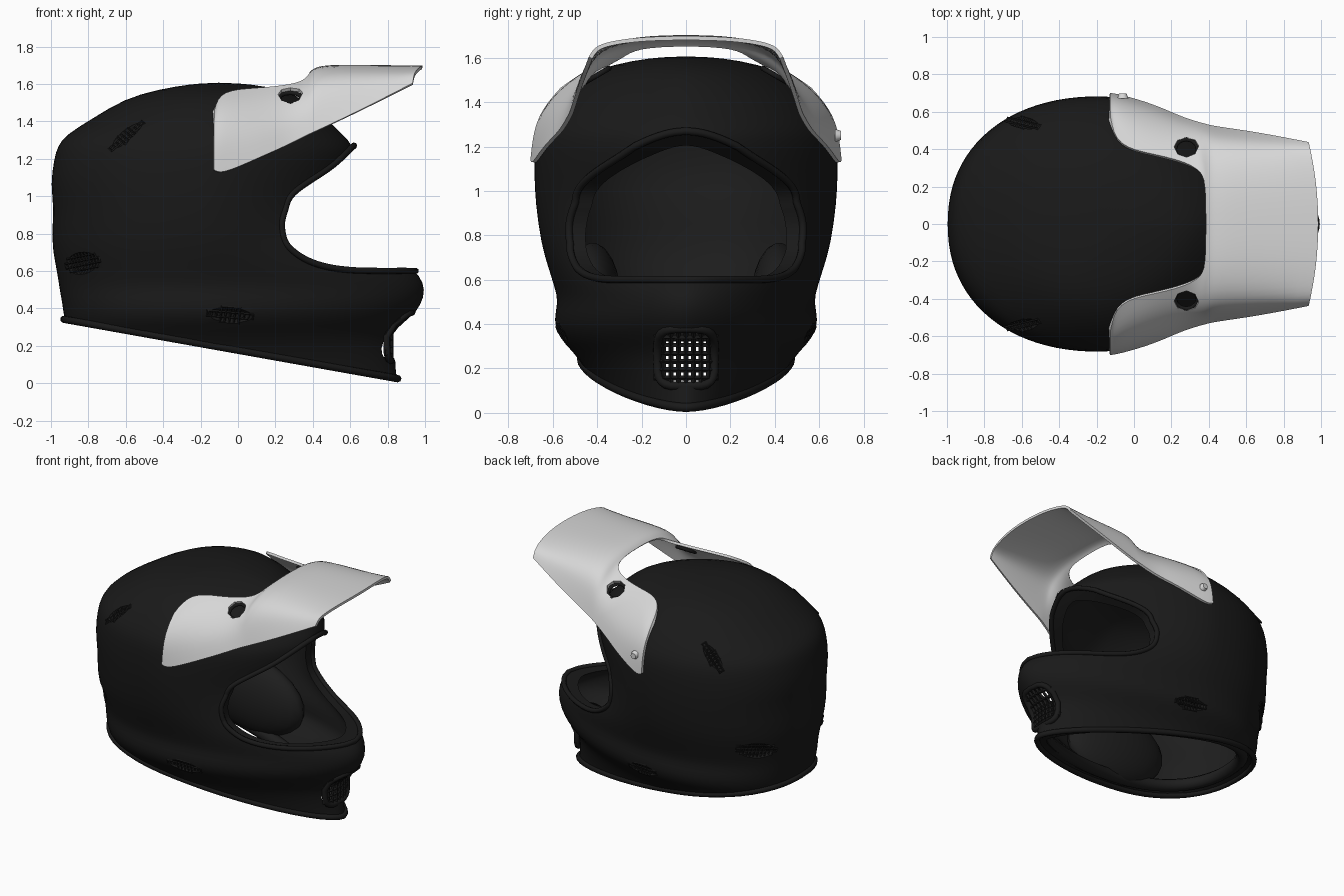
import bpy, bmesh, math
from mathutils import Matrix, Vector

if "Cube" in bpy.data.objects:
    bpy.data.objects.remove(bpy.data.objects["Cube"])


def material(name, value):
    m = bpy.data.materials.new(name)
    m.use_nodes = True
    colour = (value, value, value, 1)
    m.diffuse_color = colour
    m.node_tree.nodes["Principled BSDF"].inputs["Base Color"].default_value = colour
    return m


BLACK = material("shell black", 0.01)
LINER = material("liner charcoal", 0.013)
GREY = material("visor light grey", 0.68)


def link(name, data, *mats):
    ob = bpy.data.objects.new(name, data)
    bpy.context.scene.collection.objects.link(ob)
    for m in mats:
        data.materials.append(m)
    return ob


def from_bmesh(name, bm, *mats):
    me = bpy.data.meshes.new(name)
    bmesh.ops.recalc_face_normals(bm, faces=bm.faces)
    bm.to_mesh(me)
    bm.free()
    return link(name, me, *mats)


def modify(ob, kind, **settings):
    mod = ob.modifiers.new(kind.lower(), kind)
    for key, value in settings.items():
        setattr(mod, key, value)


def bake(ob, angle=40):
    """Turn the modified object into plain mesh and smooth it."""
    graph = bpy.context.evaluated_depsgraph_get()
    graph.update()
    me = bpy.data.meshes.new_from_object(ob.evaluated_get(graph))
    name = ob.name
    bpy.data.objects.remove(ob)
    new = link(name, me)
    bpy.ops.object.select_all(action='DESELECT')
    new.select_set(True)
    bpy.context.view_layer.objects.active = new
    bpy.ops.object.shade_smooth_by_angle(angle=math.radians(angle))
    return new


def cut(ob, bm):
    """Subtract the solids in bm, then drop the helper."""
    cutter = from_bmesh("cutter", bm)
    cutter.hide_render = True
    modify(ob, 'BOOLEAN', operation='DIFFERENCE', object=cutter, solver='EXACT')
    ob = bake(ob)
    bpy.data.objects.remove(cutter)
    return ob


def prism(bm, start, end):
    a, b = [[bm.verts.new(p) for p in ring] for ring in (start, end)]
    bm.faces.new(a)
    bm.faces.new(b[::-1])
    for i in range(len(a)):
        j = (i + 1) % len(a)
        bm.faces.new((a[i], b[i], b[j], a[j]))


def tube(name, pts, radius, mat):
    cu = bpy.data.curves.new(name, 'CURVE')
    cu.dimensions = '3D'
    cu.bevel_depth, cu.bevel_resolution = radius, 2
    sp = cu.splines.new('POLY')
    sp.points.add(len(pts) - 1)
    for p, co in zip(sp.points, pts):
        p.co = (*co, 1)
    sp.use_cyclic_u = True
    return bake(link(name, cu, mat), 60)


def lattice(name, length, width, power, place, step, wire):
    """Wire mesh trimmed to a rounded outline."""
    bm = bmesh.new()
    bmesh.ops.create_grid(bm, x_segments=round(length / step), y_segments=round(width / step), size=1)
    far = [v for v in bm.verts if abs(v.co.x) ** power + abs(v.co.y) ** power > 1.3]
    bmesh.ops.delete(bm, geom=far, context='VERTS')
    for v in bm.verts:
        v.co = place(Vector((v.co.x * length / 2, v.co.y * width / 2, 0)))
    ob = from_bmesh(name, bm, BLACK)
    modify(ob, 'WIREFRAME', thickness=wire, use_boundary=True)
    return bake(ob)


# Shell sections: height, back, front, half width; the front tapers, the back is fuller
MID, FRONT_POWER, BACK_POWER = -0.18, 1.7, 2.2
RINGS = [(-.15, -.84, .84, .34), (0, -.86, .86, .37), (.06, -.87, .845, .39), (.2, -.89, .84, .45),
         (.28, -.91, .86, .515), (.34, -.93, .92, .575), (.42, -.94, .985, .6), (.5, -.955, 1.005, .575),
         (.57, -.965, .98, .595), (.65, -.98, .9, .62), (.76, -1, .66, .655), (.95, -.985, .56, .68),
         (1.06, -1.005, .59, .685), (1.2, -.985, .625, .685), (1.27, -.965, .62, .67), (1.33, -.92, .56, .64),
         (1.42, -.77, .47, .575), (1.52, -.61, .35, .46), (1.57, -.43, .24, .33), (1.6, -.25, .06, .16)]


def section(z):
    for low, high in zip(RINGS, RINGS[1:]):
        if z <= high[0]:
            t = (z - low[0]) / (high[0] - low[0])
            return [a + (b - a) * t for a, b in zip(low, high)][1:]
    return RINGS[-1][1:]


def width_at(x, z):
    back, front, half = section(z)
    end, power = (front, FRONT_POWER) if x > MID else (back, BACK_POWER)
    return half * max(0, 1 - ((x - MID) / (end - MID)) ** power) ** (1 / power)


def on_ring(angle, z):
    back, front, half = section(z)
    c, s = math.cos(angle), math.sin(angle)
    end, power = (front, FRONT_POWER) if c > 0 else (back, BACK_POWER)
    return Vector((MID + abs(c) ** (2 / power) * (end - MID),
                   math.copysign(abs(s) ** (2 / power), s) * half, z))


def rim_height(x):
    return 0.34 - 0.178 * (x + 0.92)


# Helmet shell
TURN = [math.tau * i / 48 for i in range(48)]
bm = bmesh.new()
loops = [[bm.verts.new(on_ring(a, r[0])) for a in TURN] for r in RINGS]
for low, high in zip(loops, loops[1:]):
    for i in range(48):
        j = (i + 1) % 48
        bm.faces.new((low[i], low[j], high[j], high[i]))
bm.faces.new(loops[0])
crown = bm.verts.new((-0.1, 0, 1.607))
for i in range(48):
    bm.faces.new((loops[-1][i], loops[-1][(i + 1) % 48], crown))
shell = from_bmesh("helmet_shell", bm, BLACK, LINER)
modify(shell, 'SUBSURF', levels=1)
shell = bake(shell)
bm = bmesh.new()
bm.from_mesh(shell.data)
bmesh.ops.bisect_plane(bm, geom=bm.verts[:] + bm.edges[:] + bm.faces[:], plane_co=(0, 0, rim_height(0)),
                       plane_no=(0.178, 0, 1), clear_inner=True)
bm.to_mesh(shell.data)
bm.free()
modify(shell, 'SOLIDIFY', thickness=0.065, offset=-1, material_offset=1)

# Face opening, its outline smoothed through a few points
PORT = [(.62, 1.27), (.5, 1.16), (.3, 1.02), (.25, .92), (.235, .83), (.27, .73), (.4, .645), (.6, .605), (.95, .6)]
pts = [Vector(p) for p in PORT]
pts = [2 * pts[0] - pts[1]] + pts + [2 * pts[-1] - pts[-2]]
port = []
for a, b, c, d in zip(pts, pts[1:], pts[2:], pts[3:]):
    for i in range(20):
        t = i / 20
        port.append((2 * b + (c - a) * t + (2 * a - 5 * b + 4 * c - d) * t ** 2
                     + (3 * b - a - 3 * c + d) * t ** 3) / 2)
port.append(pts[-2])
outline = port[::5] + [Vector(p) for p in ((1.3, .6), (1.3, 1.36), (.72, 1.36))]
bm = bmesh.new()
prism(bm, [(p.x, -1, p.y) for p in outline], [(p.x, 1, p.y) for p in outline])

# Chin vent hole
hole = []
for i in range(24):
    c, s = math.cos(math.tau * i / 24), math.sin(math.tau * i / 24)
    hole.append((math.copysign(abs(c) ** .5, c) * .13, .25 + math.copysign(abs(s) ** .5, s) * .13))
prism(bm, [(.6, *p) for p in hole], [(1.2, *p) for p in hole])

# Side vents: recess and wire mesh on both sides
VENTS = {"lower_vent": (-.04, .36, .25, .09, -.08), "rear_vent": (-.84, .64, .28, .12, .2),
         "upper_vent": (-.6, 1.33, .23, .08, .7)}
for name, (x, z, length, width, tilt) in VENTS.items():
    e = 0.03
    for side, label in ((1, "back"), (-1, "front")):
        along = Vector((1, side * (width_at(x + e, z) - width_at(x - e, z)) / (2 * e), 0))
        up = Vector((0, side * (width_at(x, z + e) - width_at(x, z - e)) / (2 * e), 1))
        n = along.cross(up).normalized()
        n *= math.copysign(1, n.y * side)
        t = (along * math.cos(tilt) + up * math.sin(tilt)).normalized()
        frame = Matrix((t, n.cross(t), n)).transposed().to_4x4()
        frame.translation = (x, side * width_at(x, z), z)
        size = Matrix.Diagonal((length / 2, width / 2, .035, 1))
        bmesh.ops.create_uvsphere(bm, u_segments=20, v_segments=10, radius=1, matrix=frame @ size)
        lattice(f"{name}_{label}", length, width, 2, lambda p: frame @ (p - Vector((0, 0, .014))), .026, .012)
shell = cut(shell, bm)


# Chin grille and its frame, bowed to follow the chin
def on_chin(p):
    return Vector((.82 - 1.5 * p.x ** 2 + max(0, p.y - .03) * 1.1, p.x, .25 + p.y))


lattice("chin_grille", .27, .26, 4, on_chin, .036, .024)
tube("chin_grille_frame", [on_chin(Vector((y, z - .25, 0))) for y, z in hole], .02, BLACK)

# Trim beads round the face opening and the neck, and the padded neck roll
half = [(p.x, width_at(p.x, p.y), p.y) for p in port]
tube("face_opening_trim", half + [(x, -y, z) for x, y, z in half[-2:0:-1]], .017, BLACK)
rim = []
for a in TURN:
    p = on_ring(a, .2)
    for _ in range(12):
        p = on_ring(a, (p.z + rim_height(p.x)) / 2)
    rim.append(p)
tube("neck_trim", rim, .02, BLACK)
tube("neck_roll", [(p.x * .91, p.y * .88, rim_height(p.x * .91) + .05) for p in rim], .045, LINER)

# Cheek pads, leaning with the neck rim
for side, label in ((1, "back"), (-1, "front")):
    bm = bmesh.new()
    place = (Matrix.Translation((-.18, side * .42, .49)) @ Matrix.Rotation(.18, 4, 'Y')
             @ Matrix.Diagonal((.42, .13, .27, 1)))
    bmesh.ops.create_uvsphere(bm, u_segments=24, v_segments=12, radius=1, matrix=place)
    bake(from_bmesh(f"cheek_pad_{label}", bm, LINER))

# Visor half: station, then (y, z) from the inner edge out; plate rows reach the centre
VISOR = [(-.13, (.56, 1.46), (.645, 1.36), (.68, 1.26), (.692, 1.14)),
         (-.09, (.41, 1.56), (.57, 1.47), (.67, 1.32), (.688, 1.115)),
         (.1, (.37, 1.57), (.48, 1.5), (.6, 1.36), (.635, 1.2)),
         (.25, (.335, 1.585), (.44, 1.51), (.53, 1.39), (.565, 1.265)),
         (.35, (.29, 1.605), (.41, 1.555), (.495, 1.45), (.535, 1.315)),
         (.39, (0, 1.66), (.23, 1.65), (.41, 1.6), (.48, 1.49), (.525, 1.335)),
         (.425, (0, 1.695), (.22, 1.69), (.41, 1.635), (.475, 1.51), (.515, 1.35)),
         (.65, (0, 1.695), (.22, 1.69), (.4, 1.645), (.45, 1.55), (.485, 1.455)),
         (.99, (0, 1.69), (.22, 1.685), (.37, 1.66), (.41, 1.635), (.43, 1.6))]
bm = bmesh.new()
rows = []
for x, *row in VISOR:
    bend = .3 if x > .9 else 0
    rows.append([bm.verts.new((x - bend * y * y, y, z)) for y, z in reversed(row)])
for a, b in zip(rows, rows[1:]):
    for j in range(min(len(a), len(b)) - 1):
        bm.faces.new((a[j], a[j + 1], b[j + 1], b[j]))
visor = from_bmesh("visor", bm, GREY)
modify(visor, 'MIRROR', use_axis=(False, True, False), use_clip=True)
modify(visor, 'SUBSURF', levels=2, boundary_smooth='PRESERVE_CORNERS')
modify(visor, 'SOLIDIFY', thickness=.018, offset=0)

# Visor vent holes with dark grommets
bm = bmesh.new()
for side, label in ((1, "back"), (-1, "front")):
    turn = Vector((0, side * .5, .86)).to_track_quat('Z', 'Y').to_matrix().to_4x4()
    place = Matrix.Translation((.28, side * .405, 1.53)) @ turn
    bmesh.ops.create_cone(bm, cap_ends=True, segments=8, radius1=.066, radius2=.066, depth=.2, matrix=place)
    ring = [place @ Vector((math.cos(a) * .062, math.sin(a) * .062, -.01)) for a in TURN[::4]]
    tube(f"visor_grommet_{label}", ring, .012, BLACK)
cut(visor, bm)

# Visor screw
bm = bmesh.new()
bmesh.ops.create_cone(bm, cap_ends=True, segments=12, radius1=.03, radius2=.02, depth=.026,
                      matrix=Matrix.Translation((-.06, .685, 1.25)) @ Matrix.Rotation(-math.pi / 2, 4, 'X'))
bake(from_bmesh("visor_screw", bm, GREY))
